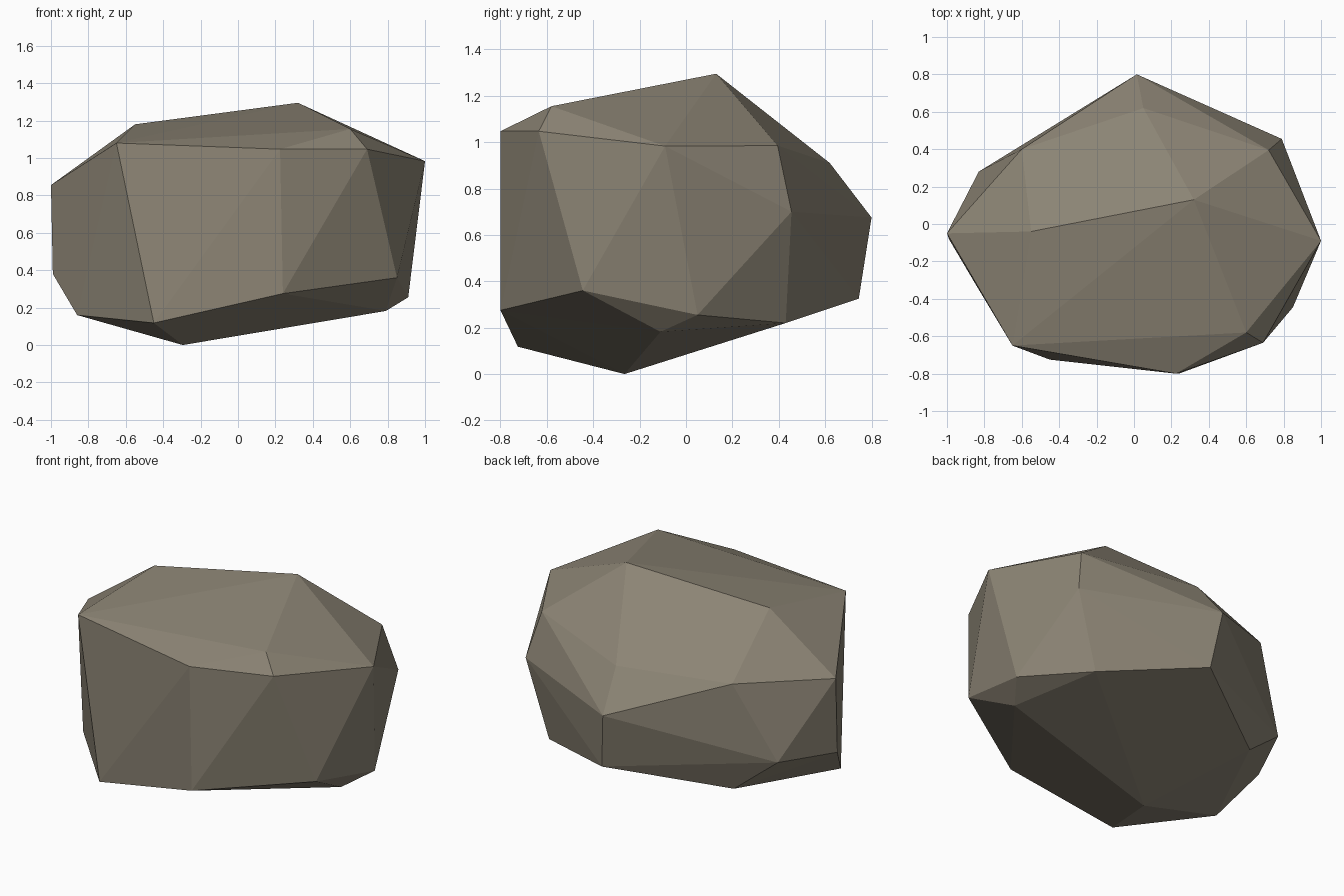
import bpy, bmesh

if "Cube" in bpy.data.objects:
    bpy.data.objects.remove(bpy.data.objects["Cube"])

# Corner points of the boulder, grouped by height
crown = [(.32, .13, 1.295), (-.55, -.04, 1.18), (.60, -.58, 1.155)]
shoulder = [(-.65, -.65, 1.08), (.225, -.80, 1.047), (.69, -.635, 1.047), (1, -.09, .983),
            (.72, .395, .985), (.05, .62, .91), (-.60, .40, .885), (-1, -.05, .855)]
waist = [(.79, .455, .70), (.015, .80, .675)]
skirt = [(-.83, .28, .41), (-.99, -.08, .38), (.85, -.445, .36), (.06, .745, .325),
         (.24, -.80, .275), (.91, .05, .255)]
base = [(.645, .43, .22), (-.57, .34, .20), (.79, -.11, .182), (-.86, -.30, .16),
        (-.45, -.725, .118), (-.295, -.265, 0)]

# Faceted stone: shrink-wrap the corners in a convex skin
bm = bmesh.new()
for p in crown + shoulder + waist + skirt + base:
    bm.verts.new(p)
hull = bmesh.ops.convex_hull(bm, input=bm.verts[:])
bmesh.ops.recalc_face_normals(bm, faces=bm.faces[:])

mesh = bpy.data.meshes.new("boulder")
bm.to_mesh(mesh)
bm.free()
boulder = bpy.data.objects.new("boulder", mesh)
bpy.context.collection.objects.link(boulder)

# Single warm grey stone colour
stone = bpy.data.materials.new("warm grey stone")
stone.diffuse_color = (.26, .23, .175, 1)
stone.use_nodes = True
stone.node_tree.nodes["Principled BSDF"].inputs["Base Color"].default_value = stone.diffuse_color
mesh.materials.append(stone)
